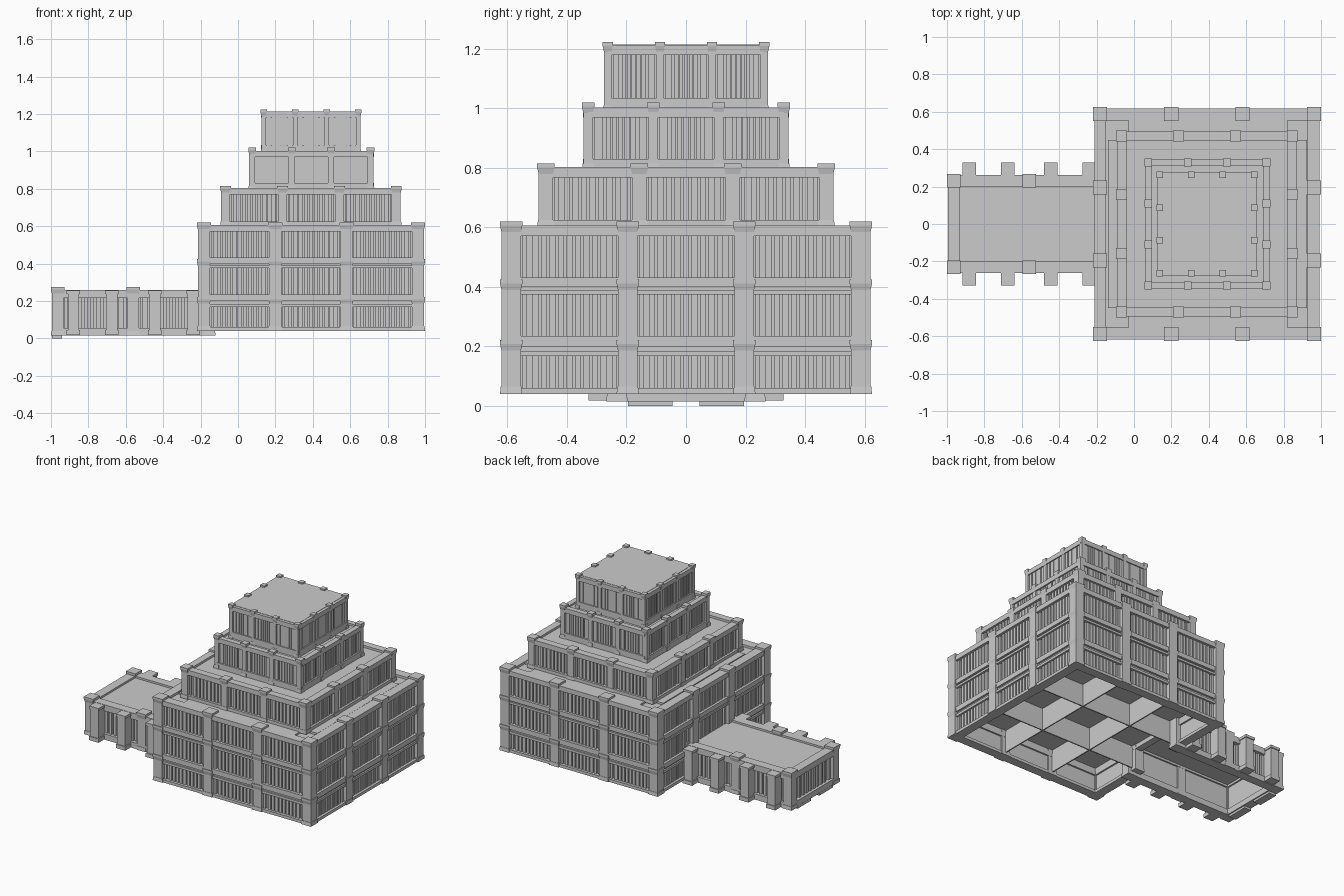
import bpy, bmesh

if "Cube" in bpy.data.objects:
    bpy.data.objects.remove(bpy.data.objects["Cube"])


def box(bm, x0, x1, y0, y1, z0, z1, flare=0.0):
    """Axis-aligned box; flare widens the top face."""
    v = bmesh.ops.create_cube(bm, size=1)["verts"]
    for p in v:
        f = flare if p.co.z > 0 else 0
        p.co.x = x1 + f if p.co.x > 0 else x0 - f
        p.co.y = y1 + f if p.co.y > 0 else y0 - f
        p.co.z = z1 if p.co.z > 0 else z0


def finish(bm, name):
    me = bpy.data.meshes.new(name)
    bm.to_mesh(me)
    bm.free()
    ob = bpy.data.objects.new(name, me)
    bpy.context.collection.objects.link(ob)
    return ob


def spaced(a, b, n):
    return [a + (b - a) * i / (n - 1) for i in range(n)]


def column(bm, cx, cy, w, z0, z1, rings=(), lip=0.005):
    """Square column with foot, flared cap and optional middle collars."""
    h = w / 2 - lip
    box(bm, cx - h, cx + h, cy - h, cy + h, z0, z1)
    g = h + lip
    box(bm, cx - g, cx + g, cy - g, cy + g, z0, z0 + 0.025, -lip / 2)
    for t in list(rings) + [z1]:
        box(bm, cx - h, cx + h, cy - h, cy + h, t - 0.036, t - 0.014, lip)
        box(bm, cx - g, cx + g, cy - g, cy + g, t - 0.014, t)


def tier(name, x0, x1, y0, y1, z0, z1, w, nx, ny, floors, beams, roof,
         bars, rings=(), blank=0.0, skip=(), open_bays=(), barw=0.009):
    cols, beam, bar, wall = (bmesh.new() for _ in range(4))
    xs = spaced(x0 + w / 2, x1 - w / 2, nx)
    ys = spaced(y0 + w / 2, y1 - w / 2, ny)
    for i, cx in enumerate(xs):
        for j, cy in enumerate(ys):
            if i in (0, nx - 1) or j in (0, ny - 1):
                column(cols, cx, cy, w, z0, z1, rings)

    def side_box(bm, side, u0, u1, d0, d1, a, b):
        if side == "front":
            box(bm, u0, u1, y0 + d0, y0 + d1, a, b)
        elif side == "back":
            box(bm, u0, u1, y1 - d1, y1 - d0, a, b)
        elif side == "left":
            box(bm, x0 + d0, x0 + d1, u0, u1, a, b)
        else:
            box(bm, x1 - d1, x1 - d0, u0, u1, a, b)

    for side in ("front", "back", "left", "right"):
        if side in skip:
            continue
        us = xs if side in ("front", "back") else ys
        for k, (a, b) in enumerate(zip(us, us[1:])):
            # horizontal beams, each (bottom, top, setback)
            for z_lo, z_hi, d in beams:
                if (side, k) in open_bays and z_hi < 0.2:
                    continue
                side_box(beam, side, a, b, d, w * 0.95, z_lo, z_hi)
            # recessed wall panels with upright bars and end posts
            for f, (z_lo, z_hi) in enumerate(floors):
                if (side, k, f) in open_bays or (side, k) in open_bays and f == 0:
                    continue
                side_box(wall, side, a, b, w * 0.5, w * 0.8, z_lo - 0.02, z_hi + 0.02)
                p0, p1 = a + w / 2, b - w / 2
                e = 0.05 * (p1 - p0) + blank * (p1 - p0)
                side_box(bar, side, p0, p0 + e, w * 0.33, w * 0.6, z_lo, z_hi)
                side_box(bar, side, p1 - e, p1, w * 0.33, w * 0.6, z_lo, z_hi)
                for u in spaced(p0 + e, p1 - e, bars + 2)[1:-1]:
                    side_box(bar, side, u - barw, u + barw, w * 0.33, w * 0.6, z_lo, z_hi)
    # flat roof slab
    r = w * 0.7
    box(wall, x0 + r, x1 - r, y0 + r, y1 - r, roof - 0.015, roof)
    finish(cols, name + "_columns")
    finish(beam, name + "_beams")
    finish(bar, name + "_window_bars")
    finish(wall, name + "_walls_and_roof")
    return xs, ys


# Three-storey base block
bx, by = tier("base", -0.22, 1.0, -0.625, 0.625, 0.04, 0.62, 0.075, 4, 4,
              [(0.06, 0.168), (0.235, 0.378), (0.43, 0.575)],
              [(0.04, 0.06, 0.008), (0.168, 0.185, 0.012), (0.185, 0.2, 0.022),
               (0.2, 0.235, 0.008), (0.375, 0.39, 0.012), (0.39, 0.4, 0.022),
               (0.4, 0.432, 0.008), (0.572, 0.606, 0.008)],
              0.59, 9, rings=(0.222, 0.425), open_bays=(("left", 1),), barw=0.010)

# Stepped upper blocks
tier("second_tier", -0.095, 0.875, -0.5, 0.5, 0.6, 0.815, 0.058, 4, 4,
     [(0.625, 0.768)], [(0.6, 0.625, 0.005), (0.768, 0.803, 0.005)],
     0.788, 7, barw=0.010)
tier("third_tier", 0.055, 0.73, -0.35, 0.35, 0.79, 1.02, 0.042, 4, 4,
     [(0.83, 0.975)], [(0.79, 0.83, 0.004), (0.97, 1.003, 0.004)],
     0.99, 5, blank=0.1, barw=0.008)
tier("top_tier", 0.12, 0.66, -0.28, 0.28, 0.985, 1.223, 0.034, 4, 4,
     [(1.035, 1.185)], [(0.985, 1.035, 0.004), (1.18, 1.212, 0.004)],
     1.214, 5, blank=0.1, barw=0.007)

# Cross-shaped plinth under the second tier
bm = bmesh.new()
box(bm, -0.14, 0.925, -0.45, 0.45, 0.585, 0.604)
box(bm, -0.03, 0.82, -0.555, 0.555, 0.585, 0.603)
finish(bm, "second_tier_plinth")

# Partition walls and ceiling seen from below
bm = bmesh.new()
for x in bx[1:3]:
    box(bm, x - 0.004, x + 0.004, by[0], by[-1], 0.06, 0.22)
for y in by[1:3]:
    box(bm, bx[0], bx[-1], y - 0.004, y + 0.004, 0.06, 0.22)
box(bm, bx[0], bx[-1], by[0], by[-1], 0.215, 0.225)
finish(bm, "base_partitions")

# Low entrance wing
tier("wing", -1.0, -0.12, -0.268, 0.268, 0.015, 0.275, 0.072, 3, 2,
     [(0.055, 0.22)], [(0.015, 0.055, 0.006), (0.215, 0.258, 0.006)],
     0.245, 8, skip=("right",), barw=0.010)

# Buttress pillars along both sides of the wing
bm = bmesh.new()
for x in (-0.88, -0.675, -0.445, -0.24):
    for s in (-1, 1):
        ya, yb = sorted((s * 0.25, s * 0.322))
        box(bm, x - 0.03, x + 0.03, ya, yb, 0.018, 0.255)
        for a, b in ((0.018, 0.045), (0.238, 0.256)):
            box(bm, x - 0.036, x + 0.036, ya - 0.006, yb + 0.006, a, b)
finish(bm, "wing_buttresses")

# Thin footing pads under the wing end
bm = bmesh.new()
for s in (-1, 1):
    ya, yb = sorted((s * 0.045, s * 0.195))
    box(bm, -0.995, -0.94, ya, yb, 0.0, 0.018)
finish(bm, "wing_footings")
